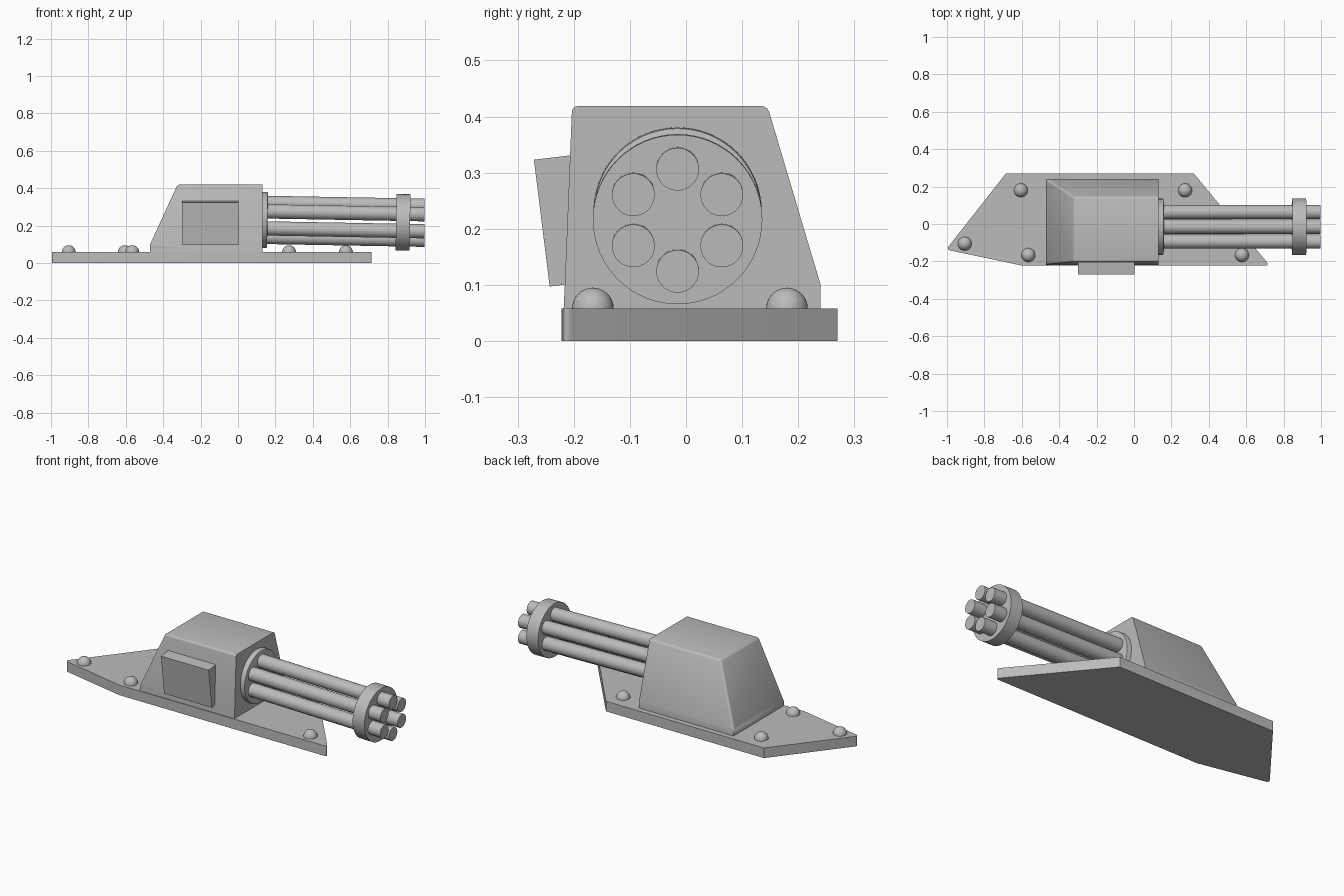
import bpy, bmesh, math
from mathutils import Vector, Matrix

cube = bpy.data.objects.get("Cube")
if cube:
    bpy.data.objects.remove(cube, do_unlink=True)

grey = bpy.data.materials.new("plain_grey")
grey.use_nodes = True
colour = (0.5, 0.5, 0.5, 1)
grey.diffuse_color = colour
grey.node_tree.nodes["Principled BSDF"].inputs["Base Color"].default_value = colour

PLATE_TOP = 0.058
TILT = 0.018       # slight downward pitch of the barrel cluster


def finish(name, bm, smooth=False):
    bmesh.ops.recalc_face_normals(bm, faces=bm.faces[:])
    mesh = bpy.data.meshes.new(name)
    bm.to_mesh(mesh)
    bm.free()
    obj = bpy.data.objects.new(name, mesh)
    bpy.context.collection.objects.link(obj)
    mesh.materials.append(grey)
    if smooth:
        bpy.ops.object.select_all(action='DESELECT')
        obj.select_set(True)
        bpy.context.view_layer.objects.active = obj
        bpy.ops.object.shade_smooth_by_angle(angle=math.radians(35))
    return obj


def prism(bm, points, offset):
    face = bm.faces.new([bm.verts.new(p) for p in points])
    out = bmesh.ops.extrude_face_region(bm, geom=[face])["geom"]
    moved = [v for v in out if isinstance(v, bmesh.types.BMVert)]
    bmesh.ops.translate(bm, verts=moved, vec=offset)


def gun_cylinder(name, x0, x1, radius, dy=0, dz=0, bevel=0, sides=48):
    """Cylinder along the tilted barrel axis between two x positions."""
    mid = (x0 + x1) / 2
    place = Matrix.Translation((mid, -0.015 + dy, 0.2305 + dz - TILT * (mid - 0.14)))
    bm = bmesh.new()
    bmesh.ops.create_cone(bm, cap_ends=True, segments=sides, radius1=radius,
                          radius2=radius, depth=x1 - x0)
    if bevel:
        rim = [e for e in bm.edges if all(v.co.z > 0 for v in e.verts)]
        bmesh.ops.bevel(bm, geom=rim, offset=bevel, segments=2, profile=0.5, affect='EDGES')
    bm.transform(place @ Matrix.Rotation(math.pi / 2 + TILT, 4, 'Y'))
    return finish(name, bm, True)


# Base plate with its pointed ends slightly rounded
bm = bmesh.new()
outline = [(-1.005, -0.137), (-0.6, -0.222), (0.725, -0.222), (0.32, 0.27), (-0.685, 0.27)]
prism(bm, [(x, y, 0) for x, y in outline], Vector((0, 0, PLATE_TOP)))
tips = [e for e in bm.edges if abs(e.verts[0].co.z - e.verts[1].co.z) > 0.01
        and (e.verts[0].co.x > 0.6 or e.verts[0].co.x < -0.9)]
bmesh.ops.bevel(bm, geom=tips, offset=0.022, segments=4, profile=0.5, affect='EDGES')
finish("base_plate", bm, True)

# Housing: upright skirt, then sides that lean in to the roof
bm = bmesh.new()
levels = [(-0.47, -0.218, 0.24, PLATE_TOP), (-0.47, -0.216, 0.24, 0.1),
          (-0.323, -0.203, 0.145, 0.419)]
rings = [[bm.verts.new(p) for p in ((x, y0, z), (0.13, y0, z), (0.13, y1, z), (x, y1, z))]
         for x, y0, y1, z in levels]
bm.faces.new(rings[0])
bm.faces.new(rings[-1])
for low, high in zip(rings, rings[1:]):
    for i in range(4):
        j = (i + 1) % 4
        bm.faces.new((low[i], low[j], high[j], high[i]))
bmesh.ops.recalc_face_normals(bm, faces=bm.faces[:])
soft = [e for e in bm.edges if max(v.co.z for v in e.verts) > 0.4
        and min(v.co.x for v in e.verts) < 0.12]
bmesh.ops.bevel(bm, geom=soft, offset=0.011, segments=3, profile=0.5, affect='EDGES')
finish("housing", bm, True)

# Tilted box on the front of the housing
bm = bmesh.new()
section = [(-0.243, 0.097), (-0.271, 0.323), (-0.18, 0.334), (-0.18, 0.105)]
prism(bm, [(-0.3, y, z) for y, z in section], Vector((0.303, 0, 0)))
finish("side_box", bm)

# Barrel cluster
gun_cylinder("barrel_collar", 0.11, 0.158, 0.15, bevel=0.006, sides=64)
gun_cylinder("muzzle_ring", 0.845, 0.92, 0.151, sides=64)
for i in range(6):
    a = math.radians(30 + 60 * i)
    gun_cylinder(f"barrel_{i + 1}", 0.13, 0.997, 0.038,
                 0.091 * math.cos(a), 0.091 * math.sin(a))

# Domed rivets
for i, (x, y) in enumerate([(-0.905, -0.105), (-0.605, 0.18), (-0.565, -0.166),
                            (0.273, 0.18), (0.577, -0.166)]):
    bm = bmesh.new()
    bmesh.ops.create_uvsphere(bm, u_segments=32, v_segments=16, radius=0.037)
    below = [v for v in bm.verts if v.co.z < -0.001]
    bmesh.ops.delete(bm, geom=below, context='VERTS')
    bmesh.ops.holes_fill(bm, edges=[e for e in bm.edges if e.is_boundary], sides=0)
    bmesh.ops.translate(bm, verts=bm.verts[:], vec=(x, y, PLATE_TOP))
    finish(f"rivet_{i + 1}", bm, True)
